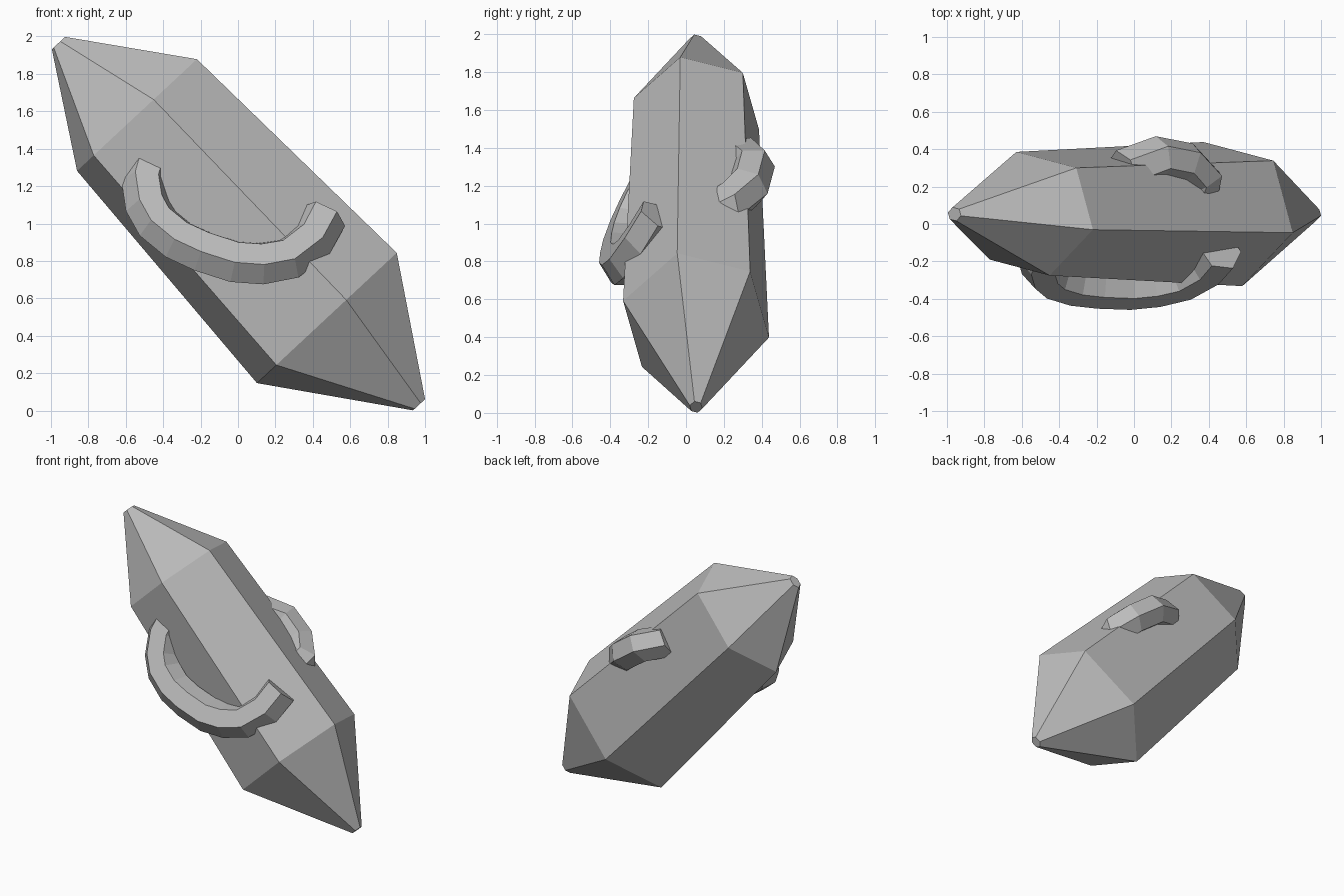
import bpy, bmesh, math
from mathutils import Vector

if "Cube" in bpy.data.objects:
    bpy.data.objects.remove(bpy.data.objects["Cube"], do_unlink=True)

GREY = (0.5, 0.5, 0.5, 1.0)
stone = bpy.data.materials.new("stone grey")
stone.use_nodes = True
stone.diffuse_color = GREY
stone.node_tree.nodes["Principled BSDF"].inputs["Base Color"].default_value = GREY


def loft(name, rings):
    """Skin a list of equal-sized vertex rings and cap both ends."""
    bm = bmesh.new()
    loops = [[bm.verts.new(p) for p in ring] for ring in rings]
    for a, b in zip(loops, loops[1:]):
        for i in range(len(a)):
            j = (i + 1) % len(a)
            bm.faces.new((a[i], a[j], b[j], b[i]))
    bm.faces.new(loops[0])
    bm.faces.new(loops[-1])
    bmesh.ops.recalc_face_normals(bm, faces=bm.faces)
    mesh = bpy.data.meshes.new(name)
    bm.to_mesh(mesh)
    bm.free()
    mesh.materials.append(stone)
    obj = bpy.data.objects.new(name, mesh)
    bpy.context.collection.objects.link(obj)
    return obj


def hexagon(centre, u, v, turn=0.0):
    """Six points around a centre, spanned by two half-axes."""
    angles = [turn + math.radians(60 * k) for k in range(6)]
    return [centre + u * math.cos(a) + v * math.sin(a) for a in angles]


def sweep(name, path, normal, radius):
    """Six-sided tube along a path lying in a plane with the given normal."""
    rings = []
    for i, p in enumerate(path):
        tangent = path[min(i + 1, len(path) - 1)] - path[max(i - 1, 0)]
        side = tangent.cross(normal).normalized()
        rings.append(hexagon(p, side * radius, normal * radius))
    return loft(name, rings)


# Crystal: leaning hexagonal prism with blunt pointed ends
wide = Vector((0.732, 0, 0.682)) * 0.452
deep = Vector((0, 0.343, 0))
stations = [
    ((-0.96, 0.053, 1.965), 0.11),
    ((-0.54, 0.055, 1.58), 1.0),
    ((0.475, 0.053, 0.495), 1.166),
    ((0.968, 0.053, 0.031), 0.1),
]
loft("crystal_body", [hexagon(Vector(c), wide * s, deep * s, math.radians(-14.4))
                      for c, s in stations])

# Front band: planar arc with both ends sunk into the crystal
front_normal = Vector((0.12, -0.87, 0.47)).normalized()
front_xz = [(-0.46, 1.36), (-0.5, 1.22), (-0.48, 1.09), (-0.43, 1.0),
            (-0.32, 0.91), (-0.19, 0.85), (-0.02, 0.795), (0.12, 0.785),
            (0.26, 0.81), (0.39, 0.91), (0.46, 1.04)]
front_path = [Vector((x, (0.12 * x + 0.47 * z - 0.662) / 0.87, z)) for x, z in front_xz]
sweep("front_band", front_path, front_normal, 0.125)

# Back band: short arc emerging over the rear upper edge
back_normal = Vector((0.57, 0.06, 0.82)).normalized()
back_path = [Vector(p) for p in [(0.33, 0.08, 1.02), (0.37, 0.22, 1.1),
                                 (0.28, 0.32, 1.19), (0.13, 0.35, 1.3),
                                 (-0.06, 0.28, 1.36)]]
sweep("back_band", back_path, back_normal, 0.12)
